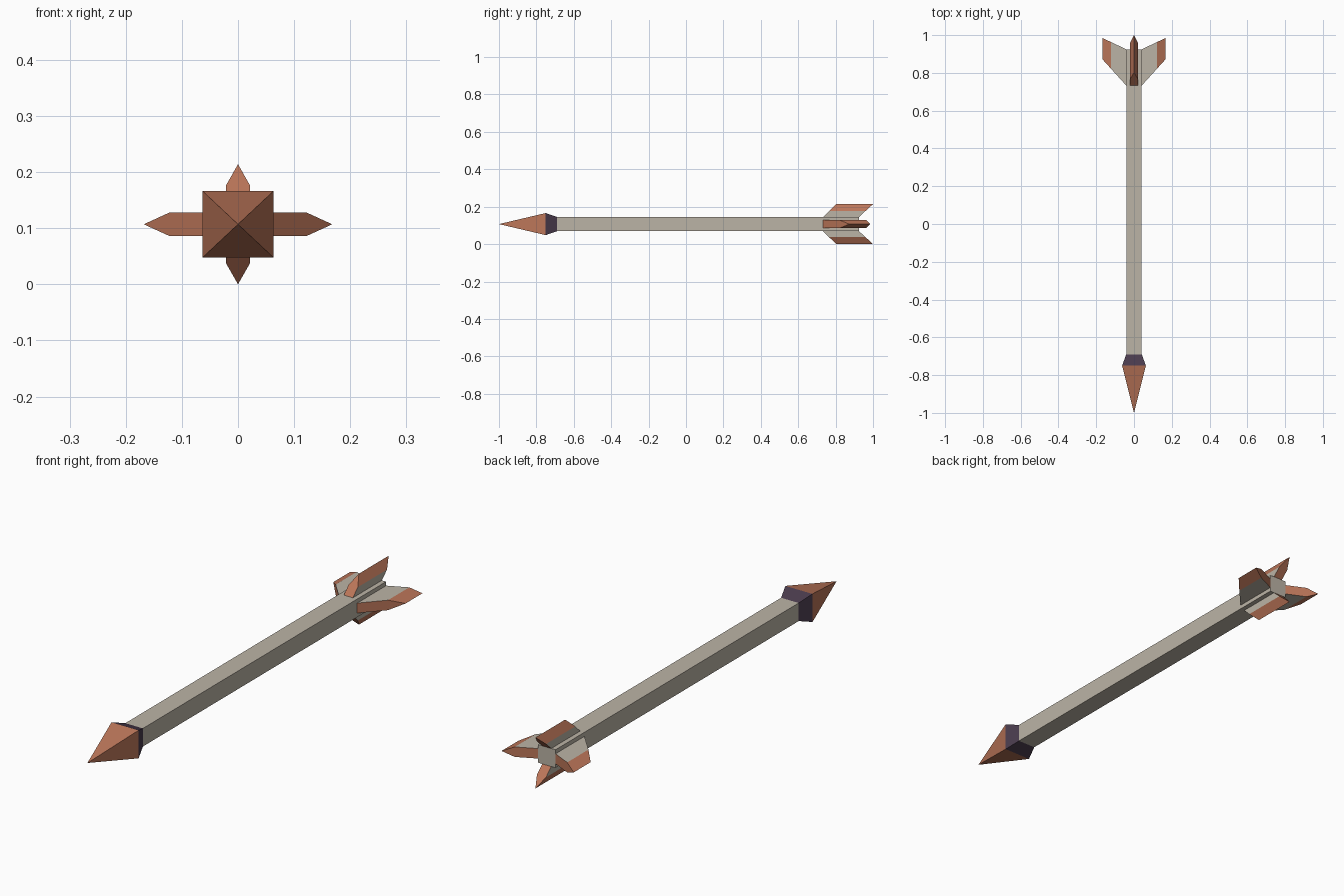
import bpy, bmesh
from mathutils import Matrix, Vector

if "Cube" in bpy.data.objects:
    bpy.data.objects.remove(bpy.data.objects["Cube"])

ZC = 0.107           # height of the arrow axis
HX, HZ = 0.041, 0.038  # shaft half width and half height


def material(name, rgb):
    m = bpy.data.materials.new(name)
    m.diffuse_color = (*rgb, 1)
    m.use_nodes = True
    m.node_tree.nodes["Principled BSDF"].inputs["Base Color"].default_value = m.diffuse_color
    return m


GREY = material("pale grey wood", (0.50, 0.455, 0.38))
COPPER = material("copper orange", (0.50, 0.18, 0.10))
DARK = material("dark purple", (0.068, 0.044, 0.074))


def finish(name, bm, mats):
    bmesh.ops.remove_doubles(bm, verts=bm.verts, dist=1e-5)
    bmesh.ops.recalc_face_normals(bm, faces=bm.faces)
    me = bpy.data.meshes.new(name)
    bm.to_mesh(me)
    bm.free()
    for m in mats:
        me.materials.append(m)
    ob = bpy.data.objects.new(name, me)
    bpy.context.collection.objects.link(ob)
    return ob


def frustum(name, y0, half0, y1, half1, mat):
    """Four-sided block along y; a zero half size at y0 makes a point."""
    bm = bmesh.new()
    bmesh.ops.create_cube(bm, size=2)
    for v in bm.verts:
        y, (hx, hz) = (y0, half0) if v.co.y < 0 else (y1, half1)
        v.co = (v.co.x * hx, y, ZC + v.co.z * hz)
    if half0[0] == 0:
        bmesh.ops.remove_doubles(bm, verts=bm.verts, dist=1e-5)
    return finish(name, bm, [mat])


def fin(name, angle, r_root, r_ridge, r_tip, tip_front, tip_back):
    """Swept fin pointing to +x, knife-edged at the tip, turned about the y axis."""
    root_front, root_back, t = 0.733, 0.925, 0.021
    k = (r_ridge - r_root) / (r_tip - r_root)
    rid_f = root_front + k * (tip_front - root_front)
    rid_b = root_back + k * (tip_back - root_back)
    bm = bmesh.new()
    low, high = [[bm.verts.new((x, y, s * t)) for x, y in
                  ((r_root, root_front), (r_ridge, rid_f), (r_ridge, rid_b), (r_root, root_back))]
                 for s in (-1, 1)]
    f = bm.verts.new((r_tip, tip_front, 0))
    b = bm.verts.new((r_tip, tip_back, 0))
    for side in (low, high):
        bm.faces.new(side)                       # flat side
        bm.faces.new((side[1], f, b, side[2]))   # bevelled tip
    bm.faces.new((low[0], low[1], high[1], high[0]))   # leading edge
    bm.faces.new((low[3], low[2], high[2], high[3]))   # trailing edge
    bm.faces.new((low[0], low[3], high[3], high[0]))   # root
    bm.faces.new((low[1], f, high[1]))
    bm.faces.new((low[2], b, high[2]))
    bm.normal_update()
    # only the flat sides are grey, all edges are copper
    for face in bm.faces:
        face.material_index = 0 if abs(face.normal.z) > 0.99 else 1
    bm.transform(Matrix.Translation((0, 0, ZC)) @ Matrix.Rotation(angle, 4, 'Y'))
    return finish(name, bm, [GREY, COPPER])


# Point, collar and shaft
frustum("arrow_head", -1.0, (0, 0), -0.75, (0.063, 0.059), COPPER)
frustum("head_collar", -0.75, (0.063, 0.059), -0.69, (HX, HZ), DARK)
frustum("shaft", -0.69, (HX, HZ), 0.925, (HX, HZ), GREY)

# Fletching: wide side fins, shorter top and bottom fins
PI = 3.14159265
for label, a in (("right", 0), ("left", PI)):
    fin(label + "_fin", a, HX, 0.122, 0.168, 0.873, 0.985)
for label, a in (("top", -PI / 2), ("bottom", PI / 2)):
    fin(label + "_fin", a, HZ, 0.070, 0.107, 0.803, 1.0)
